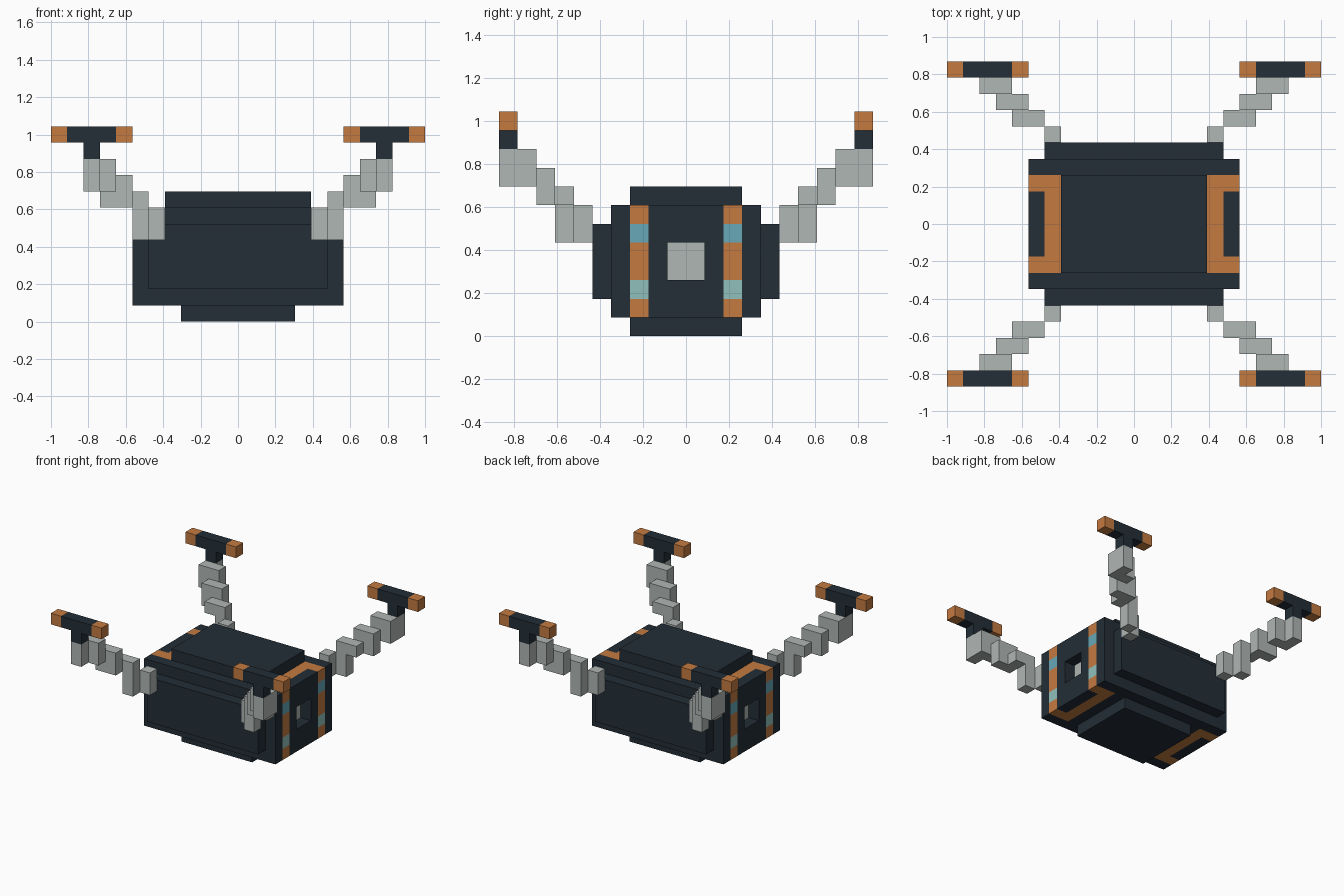
import bpy, bmesh
from mathutils import Vector

if "Cube" in bpy.data.objects:
    bpy.data.objects.remove(bpy.data.objects["Cube"], do_unlink=True)

U = 2 / 23  # block size


def make_material(name, rgb):
    lin = [((c / 255 + 0.055) / 1.055) ** 2.4 for c in rgb] + [1.0]
    m = bpy.data.materials.new(name)
    m.use_nodes = True
    m.diffuse_color = lin
    m.node_tree.nodes["Principled BSDF"].inputs["Base Color"].default_value = lin
    return m


DARK = make_material("dark slate", (35, 46, 55))
ORANGE = make_material("copper orange", (196, 122, 64))
GREY = make_material("light grey", (176, 183, 180))
BLUE = make_material("sky blue", (104, 168, 184))
PALE = make_material("pale teal", (145, 192, 190))


def add_box(bm, x, y, z):
    """Add a box given its (low, high) extents in blocks."""
    geo = bmesh.ops.create_cube(bm, size=1)
    for v in geo["verts"]:
        for i, (a, b) in enumerate((x, y, z)):
            v.co[i] = (a + b) / 2 + v.co[i] * abs(b - a)


def finish(bm, name, mats):
    bmesh.ops.recalc_face_normals(bm, faces=bm.faces)
    bmesh.ops.scale(bm, vec=(U, U, U), verts=bm.verts)
    me = bpy.data.meshes.new(name)
    bm.to_mesh(me)
    bm.free()
    for m in mats:
        me.materials.append(m)
    ob = bpy.data.objects.new(name, me)
    bpy.context.collection.objects.link(ob)
    return ob


def boxes(name, mat, parts, sx=1, sy=1):
    bm = bmesh.new()
    for x, y, z in parts:
        add_box(bm, [sx * c for c in x], [sy * c for c in y], z)
    return finish(bm, name, [mat])


# Main hull, cut along the edges of its painted bands
bm = bmesh.new()
add_box(bm, (-6.5, 6.5), (-4, 4), (1, 7))
cuts = {0: (-5.5, -4.5, 4.5, 5.5), 1: (-3, -2, -1, 1, 2, 3), 2: (2, 3, 5, 6)}
for axis, places in cuts.items():
    normal = Vector([float(i == axis) for i in range(3)])
    for p in places:
        bmesh.ops.bisect_plane(bm, geom=bm.verts[:] + bm.edges[:] + bm.faces[:],
                               plane_co=normal * p, plane_no=normal)


# Square port sunk into each end
def is_port(f):
    c = f.calc_center_median()
    return abs(c.x) > 6.4 and abs(c.y) < 1 and 3 < c.z < 5


for f in bmesh.ops.extrude_discrete_faces(bm, faces=[f for f in bm.faces if is_port(f)])["faces"]:
    shift = -1 if f.calc_center_median().x > 0 else 1
    bmesh.ops.translate(bm, vec=(shift, 0, 0), verts=f.verts[:])

# Paint: striped ends, brackets above and below, grey port floors
for f in bm.faces:
    c = f.calc_center_median()
    ax, ay = abs(c.x), abs(c.y)
    on_band = 2 < ay < 3
    f.material_index = 0
    if ax > 6.49 and on_band:
        f.material_index = 3 if 5 < c.z < 6 else 4 if 2 < c.z < 3 else 1
    elif c.z < 1.01 or c.z > 6.99:
        if (ay < 3 and 4.5 < ax < 5.5) or (on_band and ax > 4.5):
            f.material_index = 1
    elif abs(ax - 5.5) < 0.01 and ay < 1 and 3 < c.z < 5:
        f.material_index = 2
finish(bm, "hull", [DARK, ORANGE, GREY, BLUE, PALE])

# Raised plates on the hull
boxes("top_plate", DARK, [((-4.5, 4.5), (-3, 3), (7, 8))])
boxes("bottom_plate", DARK, [((-3.5, 3.5), (-3, 3), (0, 1))])
for side, sy in (("front", -1), ("back", 1)):
    boxes(side + "_plate", DARK, [((-5.5, 5.5), (4, 5), (2, 6))], sy=sy)

# Four stepped arms, each carrying a rotor bar with bright tips
ARM = [
    ((4.5, 5.5), (5, 6), (5, 7)),
    ((5.5, 6.5), (6, 7), (5, 8)),
    ((6.5, 7.5), (6, 7), (7, 8)),
    ((6.5, 8.5), (7, 8), (7, 9)),
    ((7.5, 9.5), (8, 9), (8, 10)),
    ((8.5, 9.5), (9, 10), (8, 10)),
]
ROTOR = [((8.5, 9.5), (9, 10), (10, 11)), ((7.5, 10.5), (9, 10), (11, 12))]
TIPS = [((6.5, 7.5), (9, 10), (11, 12)), ((10.5, 11.5), (9, 10), (11, 12))]
for end, sy in (("front", -1), ("back", 1)):
    for side, sx in (("left", 1), ("right", -1)):
        prefix = f"{end}_{side}_"
        boxes(prefix + "arm", GREY, ARM, sx, sy)
        boxes(prefix + "rotor_bar", DARK, ROTOR, sx, sy)
        boxes(prefix + "rotor_tips", ORANGE, TIPS, sx, sy)
